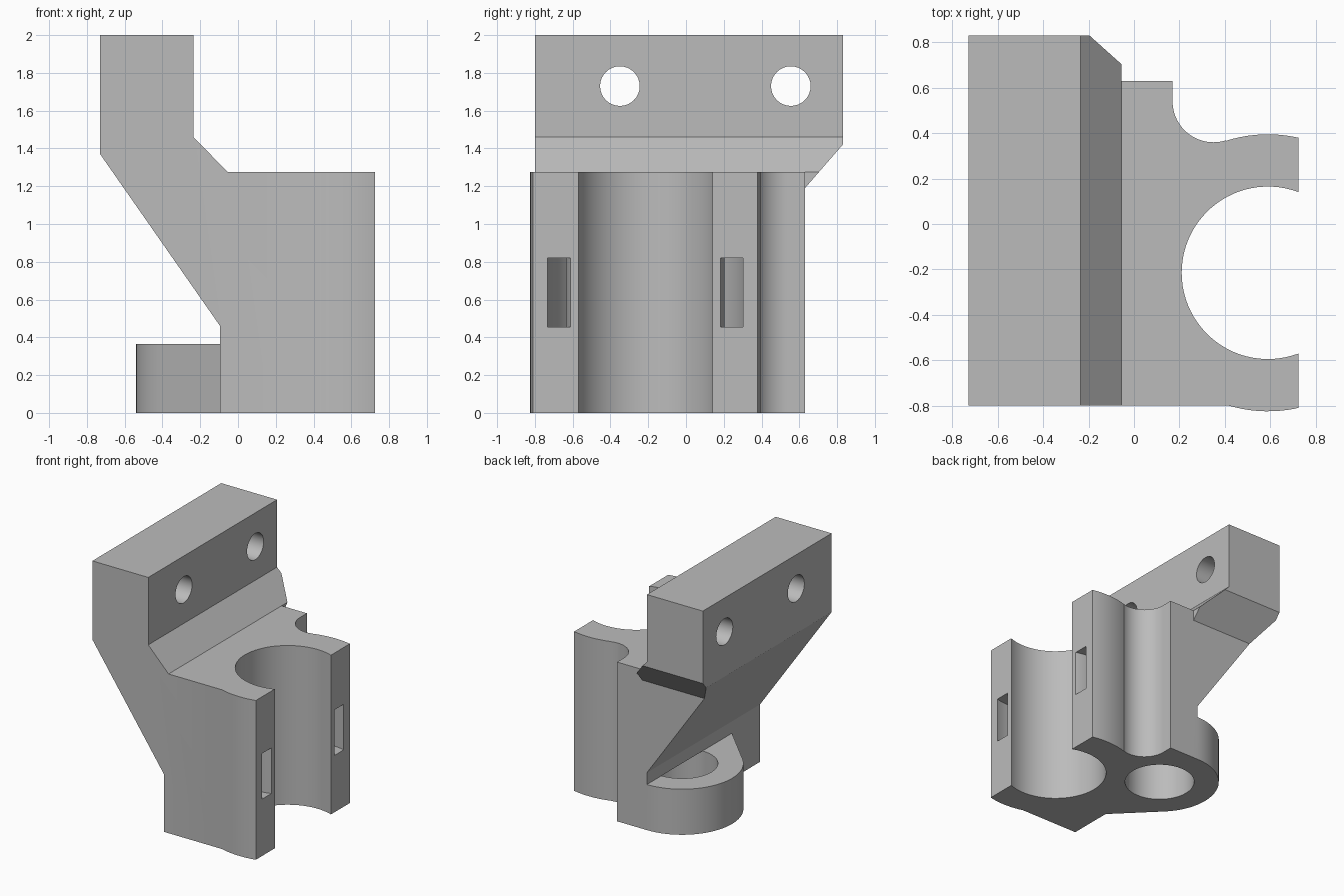
import bpy, bmesh
from math import cos, sin, radians
from mathutils import Vector

cube = bpy.data.objects.get("Cube")
if cube:
    bpy.data.objects.remove(cube, do_unlink=True)

grey = bpy.data.materials.new("plain grey")
grey.use_nodes = True
grey.diffuse_color = (0.5, 0.5, 0.5, 1)
grey.node_tree.nodes["Principled BSDF"].inputs["Base Color"].default_value = (0.5, 0.5, 0.5, 1)


def arc(cx, cy, r, start, end, n=24):
    angles = [radians(start + (end - start) * i / n) for i in range(n + 1)]
    return [(cx + r * cos(a), cy + r * sin(a)) for a in angles]


def prism(name, outline, axis, low, high):
    """Extrude a flat outline along one axis between two levels."""
    place = {"x": lambda u, v, w: Vector((w, u, v)),
             "y": lambda u, v, w: Vector((u, w, v)),
             "z": lambda u, v, w: Vector((u, v, w))}[axis]
    bm = bmesh.new()
    face = bm.faces.new([bm.verts.new(place(u, v, low)) for u, v in outline])
    grown = bmesh.ops.extrude_face_region(bm, geom=[face], use_keep_orig=True)
    moved = [g for g in grown["geom"] if isinstance(g, bmesh.types.BMVert)]
    bmesh.ops.translate(bm, verts=moved, vec=place(0, 0, high - low))
    bmesh.ops.recalc_face_normals(bm, faces=bm.faces)
    mesh = bpy.data.meshes.new(name)
    bm.to_mesh(mesh)
    bm.free()
    mesh.materials.append(grey)
    obj = bpy.data.objects.new(name, mesh)
    bpy.context.collection.objects.link(obj)
    return obj


def combine(target, tool, operation):
    """Apply an exact boolean and discard the tool."""
    tool.hide_render = True
    mod = target.modifiers.new("cut", "BOOLEAN")
    mod.solver, mod.operation, mod.object = "EXACT", operation, tool
    graph = bpy.context.evaluated_depsgraph_get()
    result = bpy.data.meshes.new_from_object(target.evaluated_get(graph))
    target.modifiers.clear()
    target.data = result
    bpy.data.objects.remove(tool, do_unlink=True)


# Side silhouette: clamp block, sloped arm and upright mounting bar
bracket = prism("mounting_bracket", [
    (-0.095, 0), (0.725, 0), (0.725, 1.275), (-0.055, 1.275), (-0.235, 1.46),
    (-0.235, 2), (-0.73, 2), (-0.73, 1.37), (-0.095, 0.46)], "y", -1, 1)

# Plan: open round channel with rounded jaws and a hollow corner
px, py = 0.59, -0.215
plan = [(-0.8, -0.8)]
plan += arc(px, py, 0.61, -106.5, -70, 12)
plan += arc(px, py, 0.38, -56.5, -303.5, 56)
plan += arc(px, py, 0.61, 70, 107.6, 12)
plan += arc(0.35, 0.54, 0.18, -72.4, -180, 24)
plan += [(0.17, 0.63), (-0.055, 0.63), (-0.055, 0.9), (-0.8, 0.9)]
combine(bracket, prism("plan_tool", plan, "z", -0.5, 2.5), "INTERSECT")

# Chamfered overhang of the bar past the clamp block
overhang = [(-0.95, -0.2), (0.63, -0.2), (0.63, 1.19), (0.83, 1.42), (0.83, 2.2), (-0.95, 2.2)]
combine(bracket, prism("overhang_tool", overhang, "x", -1.2, 1.2), "INTERSECT")

# Low rod lug behind the block
rx, ry = -0.095, 0.185
lug = [(0, 0.63)] + arc(rx, ry, 0.445, 90, 225, 36) + [(-0.095, -0.445), (0, -0.445)]
combine(bracket, prism("rod_lug", lug, "z", 0, 0.365), "UNION")
combine(bracket, prism("rod_hole", arc(rx, ry, 0.26, 0, 352.5, 47), "z", -0.2, 0.365), "DIFFERENCE")

# Curved tie slot wrapping the channel
slot = arc(px, py, 0.535, 60, 300, 56) + arc(px, py, 0.42, 300, 60, 56)
combine(bracket, prism("tie_slot", slot, "z", 0.455, 0.82), "DIFFERENCE")

# Screw holes through the bar
for y in (-0.35, 0.555):
    combine(bracket, prism("screw_hole", arc(y, 1.73, 0.105, 0, 348.75, 31), "x", -1, 0), "DIFFERENCE")

bpy.ops.object.select_all(action="DESELECT")
bracket.select_set(True)
bpy.context.view_layer.objects.active = bracket
bpy.ops.object.shade_smooth_by_angle(angle=radians(25))
